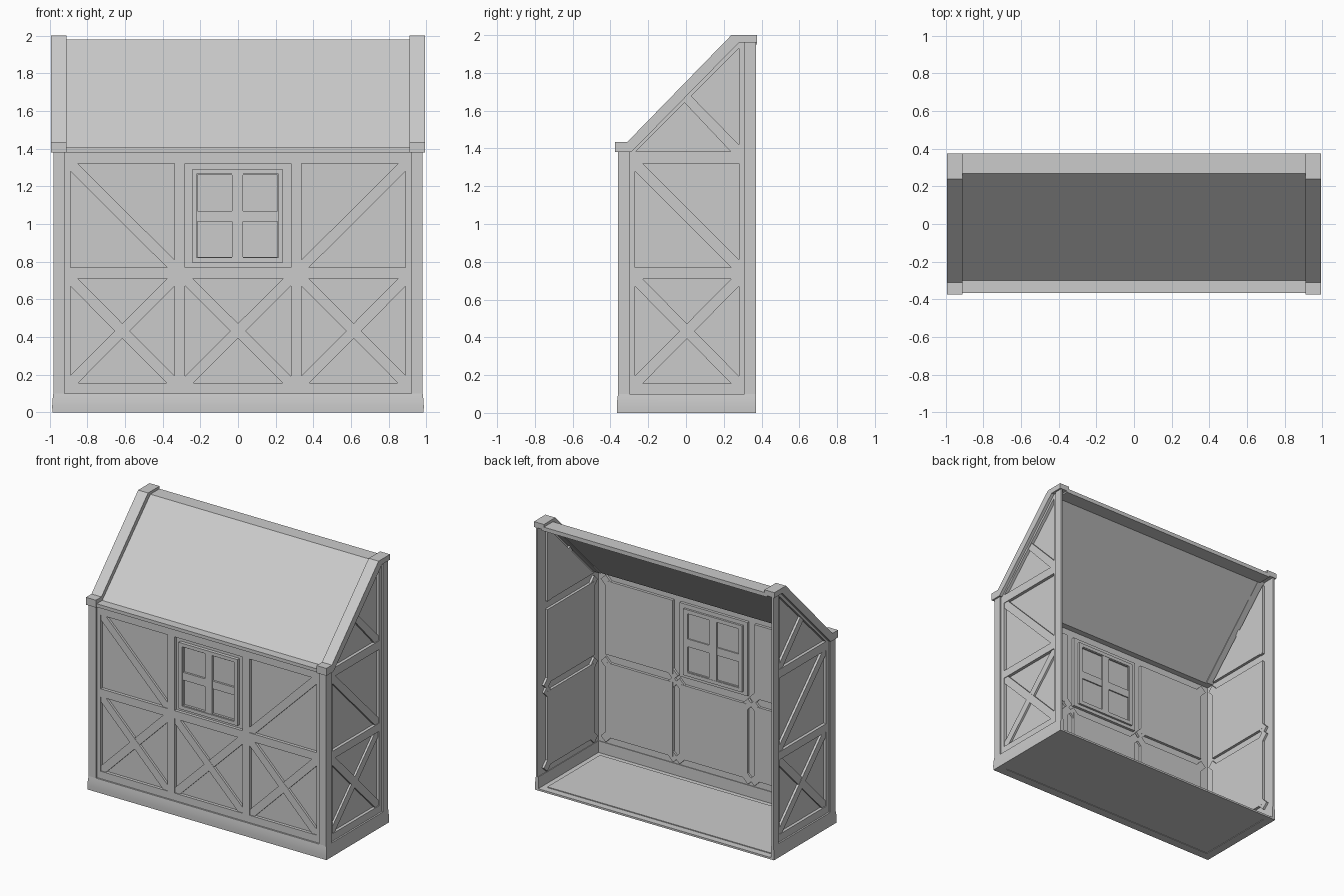
import bpy, bmesh

if "Cube" in bpy.data.objects:
    bpy.data.objects.remove(bpy.data.objects["Cube"])

OX, OY, BACK = 0.98, 0.36, 0.37      # outer faces of the timber frame


def loft(name, rings, open_start=False):
    """Skin a stack of equal-sized closed rings and cap the ends."""
    bm = bmesh.new()
    loops = [[bm.verts.new(p) for p in r] for r in rings]
    n = len(loops[0])
    for a, b in zip(loops, loops[1:]):
        for i in range(n):
            bm.faces.new((a[i], a[(i + 1) % n], b[(i + 1) % n], b[i]))
    if not open_start:
        bm.faces.new(loops[0])
    bm.faces.new(loops[-1])
    bmesh.ops.recalc_face_normals(bm, faces=bm.faces)
    if open_start:                     # trays face outwards
        bmesh.ops.reverse_faces(bm, faces=bm.faces)
    me = bpy.data.meshes.new(name)
    bm.to_mesh(me)
    bm.free()
    ob = bpy.data.objects.new(name, me)
    bpy.context.collection.objects.link(ob)
    return ob


def front(name, pts, d0, d1, tray=False):
    """Extrude an (x, z) outline from depth d0 to d1 behind the front face."""
    return loft(name, [[(x, -OY + d, z) for x, z in pts] for d in (d0, d1)], tray)


def sides(name, pts, d0, d1, tray=False):
    """Extrude a (y, z) outline inwards on the left and right walls."""
    for label, s in (("left", -1), ("right", 1)):
        loft(f"{label}_{name}", [[(s * (OX - d), y, z) for y, z in pts] for d in (d0, d1)], tray)


def slab(name, x0, x1, y0, y1, z0, z1):
    return loft(name, [[(x, y, z) for x, y in rect(x0, x1, y0, y1)] for z in (z0, z1)])


def rect(a0, a1, z0, z1):
    return [(a0, z0), (a1, z0), (a1, z1), (a0, z1)]


def brace(a0, a1, z0, z1, rising, h=0.02, e=0.022):
    """Diagonal plank whose square ends run on past the bay corners."""
    p = [(a0 - e + h, z1 + e + h), (a1 + e + h, z0 - e + h),
         (a1 + e - h, z0 - e - h), (a0 - e - h, z1 + e - h)]
    return [(a0 + a1 - a, z) for a, z in p] if rising else p


# the walls are thin shells: beam plates in front, sunken panel trays between them
BEAM, DIAG, DIAG2, PANEL = (0.012, 0.015), (0.017, 0.034), (0.019, 0.034), (0.012, 0.035)
LOW, HIGH = (0.155, 0.71), (0.77, 1.32)
RAILS = {"sill": (0.09, 0.155), "middle_rail": (0.71, 0.77), "top_rail": (1.32, 1.385)}
BAYS = ((-0.89, -0.337), (-0.28, 0.28), (0.337, 0.89))
SIDE = (-0.27, 0.28)

# flared base around front and sides
base = []
for z, o in ((0, 0.005), (0.03, 0.006), (0.06, 0.005), (0.085, 0.002), (0.1, 0)):
    x, y, ix, iy = OX + o, -OY - o, 0.96, -0.34
    base.append([(-x, y, z), (x, y, z), (x, BACK, z), (ix, BACK, z),
                 (ix, iy, z), (-ix, iy, z), (-ix, BACK, z), (-x, BACK, z)])
ob = loft("base", base)
bpy.context.view_layer.objects.active = ob
ob.select_set(True)
bpy.ops.object.shade_smooth_by_angle()

# floor with a lower border
slab("floor", -0.92, 0.92, -0.30, 0.32, 0.004, 0.02)
slab("floor_front_border", -0.97, 0.97, -0.35, -0.30, 0, 0.014)
slab("floor_back_border", -0.97, 0.97, 0.32, BACK, 0, 0.014)
for label, s in (("left", -1), ("right", 1)):
    slab(label + "_floor_border", s * 0.92, s * 0.97, -0.30, 0.32, 0, 0.014)

# corner posts
sides("front_post", rect(-OY, -OY + 0.06, 0.1, 1.385), 0, 0.015)
front("left_corner_post", rect(-OX, -0.92, 0.1, 1.385), 0, 0.015)
front("right_corner_post", rect(0.92, OX, 0.1, 1.385), 0, 0.015)
sides("back_post", rect(0.31, BACK, 0.1, 1.965), 0, 0.015)

# front frame
for name, (z0, z1) in RAILS.items():
    front("front_" + name, rect(-0.93, 0.93, z0, z1), *BEAM)
for label, s in (("left", -1), ("right", 1)):
    front(label + "_inner_stud", rect(s * 0.28, s * 0.337, 0.1, 1.35), *BEAM)
    front(label + "_edge_stud", rect(s * 0.89, s * 0.93, 0.1, 1.35), *BEAM)

# front panels and braces
for a in BAYS:
    for z in (LOW, HIGH):
        front("front_panel", rect(*a, *z), *PANEL, tray=True)
    front("front_cross_brace", brace(*a, *LOW, False), *DIAG)
    front("front_cross_brace", brace(*a, *LOW, True), *DIAG2)
front("front_upper_brace", brace(*BAYS[0], *HIGH, False), *DIAG)
front("front_upper_brace", brace(*BAYS[2], *HIGH, True), *DIAG)


def window_ring(name, x0, x1, z0, z1, w, d0, d1):
    for r in ((x0, x0 + w, z0, z1), (x1 - w, x1, z0, z1),
              (x0 + w, x1 - w, z0, z0 + w), (x0 + w, x1 - w, z1 - w, z1)):
        front(name, rect(*r), d0, d1)


# window: casing, sash and glazing bars
window_ring("window_casing", -0.245, 0.24, 0.795, 1.29, 0.026, 0.01, 0.05)
window_ring("window_sash", -0.222, 0.217, 0.818, 1.267, 0.008, 0.018, 0.046)
front("window_mullion", rect(-0.033, 0.027, 0.82, 1.265), 0.016, 0.048)
for x0, x1 in ((-0.22, -0.033), (0.027, 0.22)):
    front("window_bar", rect(x0, x1, 1.012, 1.07), 0.02, 0.044)

# side frame
for name, (z0, z1) in RAILS.items():
    sides("side_" + name, rect(-0.31, 0.32, z0, z1), *BEAM)
sides("side_front_stud", rect(-0.31, -0.27, 0.1, 1.35), *BEAM)
sides("side_back_stud", rect(0.28, 0.32, 0.1, 1.965), *BEAM)
sides("rafter", [(-0.265, 1.385), (0.285, 1.935), (0.285, 1.97), (-0.3, 1.385)], *BEAM)

# side panels and braces
for z in (LOW, HIGH):
    sides("side_panel", rect(*SIDE, *z), *PANEL, tray=True)
sides("gable_panel", [(-0.265, 1.385), (0.28, 1.385), (0.28, 1.93)], *PANEL, tray=True)
sides("side_cross_brace", brace(*SIDE, *LOW, False), *DIAG)
sides("side_cross_brace", brace(*SIDE, *LOW, True), *DIAG2)
sides("side_upper_brace", brace(*SIDE, *HIGH, False), *DIAG)
sides("gable_strut", [(0.24, 1.38), (0.28, 1.38), (0.28, 1.42), (0.015, 1.69),
                      (-0.015, 1.65)], *DIAG)

# roof sheet with flat eave and ridge
roof = [(-0.365, 1.38), (-0.365, 1.405), (-0.3, 1.405), (0.268, 1.98), (0.375, 1.98),
        (0.375, 1.95), (0.268, 1.95), (-0.3, 1.38)]
loft("roof", [[(x, y, z) for y, z in roof] for x in (-0.93, 0.93)])

# raised roof end trims
trim = [(-0.375, 1.38), (-0.375, 1.435), (-0.31, 1.435), (0.24, 2.0), (0.375, 2.0),
        (0.375, 1.96), (0.28, 1.96), (-0.29, 1.38)]
sides("roof_trim", trim, -0.012, 0.07)
